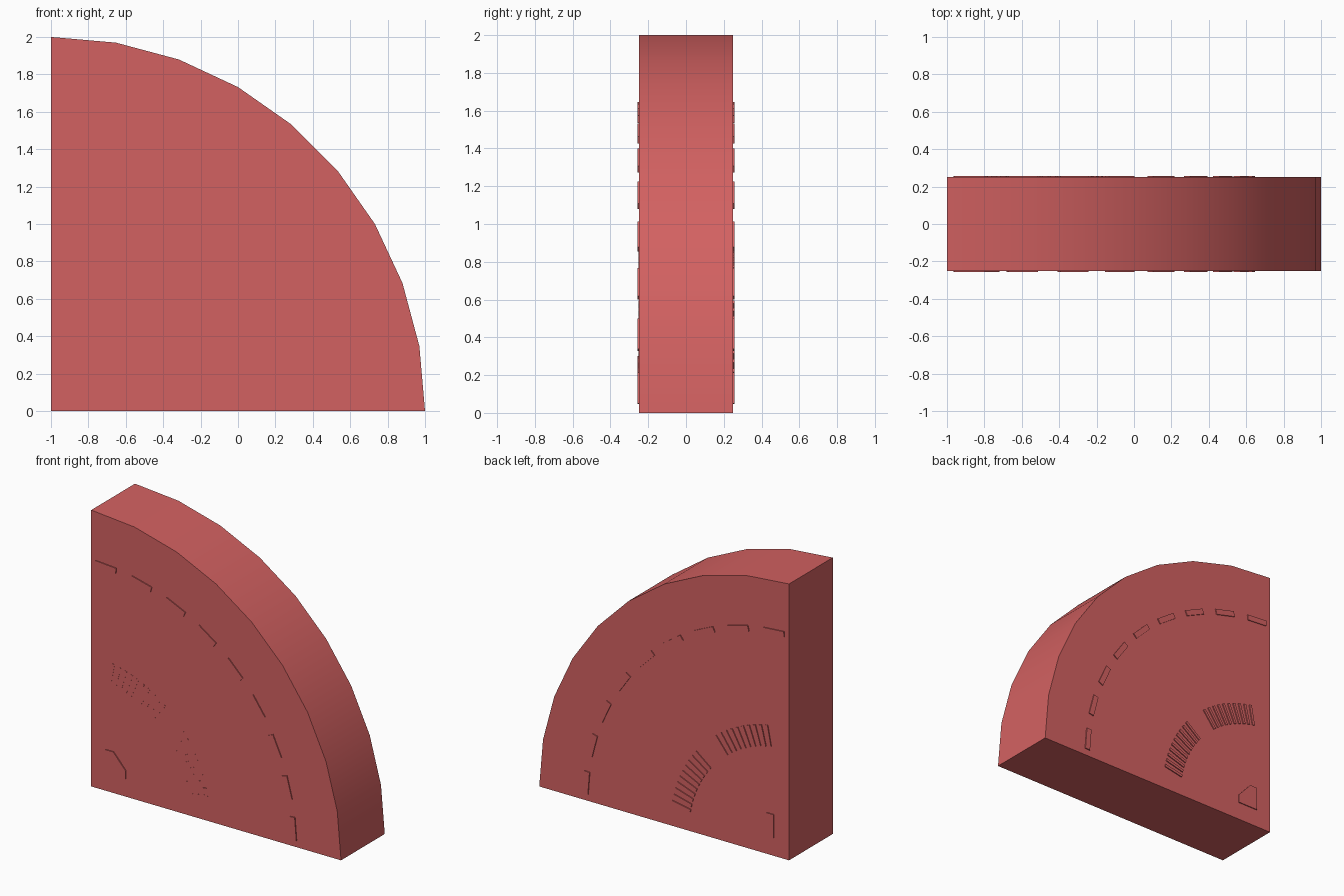
import bpy, bmesh
from math import sin, cos, radians

if "Cube" in bpy.data.objects:
    bpy.data.objects.remove(bpy.data.objects["Cube"])

red = bpy.data.materials.new("red")
red.diffuse_color = (0.65, 0.12, 0.12, 1)
red.use_nodes = True
red.node_tree.nodes["Principled BSDF"].inputs["Base Color"].default_value = red.diffuse_color


def polar(r, deg):
    """Point at an angle from vertical around the quarter-disc corner."""
    a = radians(deg)
    return (-1 + r * sin(a), r * cos(a))


def tile(deg, r, along, across):
    """Rectangle centred at radius r, with tangent and radial sizes."""
    a = radians(deg)
    cx, cz = polar(r, deg)
    t, n = (cos(a), -sin(a)), (sin(a), cos(a))
    return [(cx + u * along / 2 * t[0] + v * across / 2 * n[0],
             cz + u * along / 2 * t[1] + v * across / 2 * n[1])
            for u, v in ((-1, -1), (1, -1), (1, 1), (-1, 1))]


def prisms(name, profiles, y0, y1):
    """Extrude xz profiles from y0 to y1 as one object."""
    bm = bmesh.new()
    for pts in profiles:
        f = bm.faces.new([bm.verts.new((x, y0, z)) for x, z in pts])
        ext = bmesh.ops.extrude_face_region(bm, geom=[f], use_keep_orig=True)
        for e in ext["geom"]:
            if isinstance(e, bmesh.types.BMVert):
                e.co.y = y1
    bmesh.ops.recalc_face_normals(bm, faces=bm.faces)
    me = bpy.data.meshes.new(name)
    bm.to_mesh(me)
    bm.free()
    ob = bpy.data.objects.new(name, me)
    me.materials.append(red)
    bpy.context.collection.objects.link(ob)
    return ob


# Quarter-disc body
body = prisms("quarter_disc", [[(-1, 0)] + [polar(2, 10 * i) for i in range(10)]],
              -0.25, 0.25)
bpy.context.view_layer.objects.active = body
body.select_set(True)
bpy.ops.object.shade_smooth_by_angle(angle=radians(30))

# Raised details: outer dashes, radial bars, corner badge
dashes = [tile(4.2 + 10.15 * i, 1.625, 0.165, 0.04) for i in range(9)]
bars = [tile(start + 3.05 * i, 0.875, 0.02, 0.15)
        for start in (10.8, 51.8) for i in range(10)]
badge = [[(-0.88, 0.13), (-0.72, 0.13), (-0.72, 0.19), (-0.82, 0.30), (-0.88, 0.30)]]

for side, s in (("front", -1), ("back", 1)):
    prisms(side + "_outer_dashes", dashes, s * 0.245, s * 0.257)
    prisms(side + "_corner_badge", badge, s * 0.245, s * 0.257)
    # The radial bars sit almost flush on the front
    prisms(side + "_radial_bars", bars, s * 0.245, s * (0.257 if s > 0 else 0.251))
